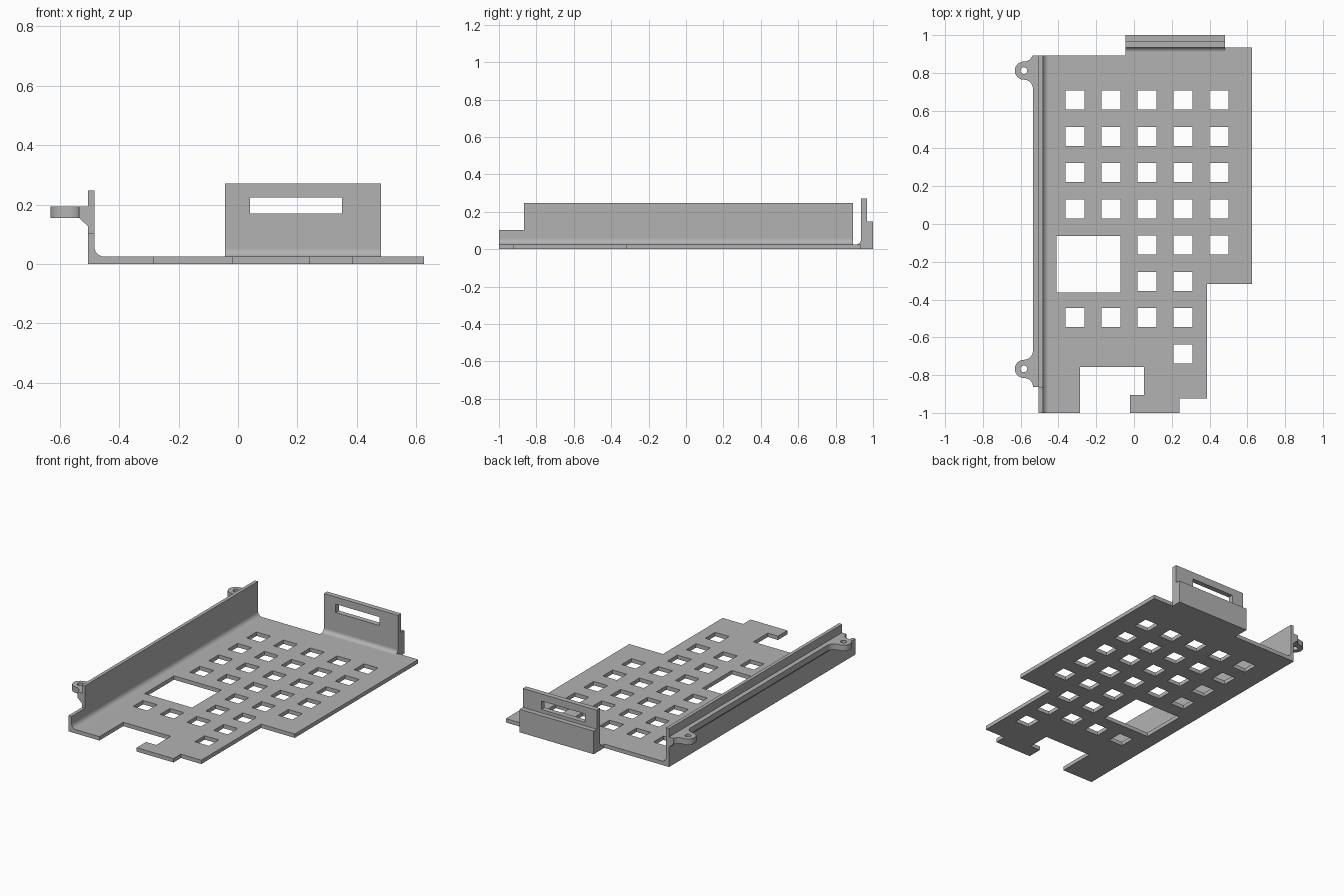
import bpy, bmesh
from math import sin, cos, radians
from mathutils import Vector

cube = bpy.data.objects.get("Cube")
if cube:
    bpy.data.objects.remove(cube, do_unlink=True)

grey = bpy.data.materials.new("plain grey")
grey.use_nodes = True
colour = (0.45, 0.45, 0.45, 1)
grey.diffuse_color = colour
grey.node_tree.nodes["Principled BSDF"].inputs["Base Color"].default_value = colour

# Maps a drawn point (a, b) and a depth d to 3D for each extrusion axis
PLACE = {"x": lambda a, b, d: (d, a, b),
         "y": lambda a, b, d: (a, d, b),
         "z": lambda a, b, d: (a, b, d)}


def rect(x0, x1, y0, y1):
    return [(x0, y0), (x1, y0), (x1, y1), (x0, y1)]


def arc(cx, cy, r, start, end, steps=10):
    angles = [radians(start + (end - start) * i / steps) for i in range(steps + 1)]
    return [(cx + r * cos(t), cy + r * sin(t)) for t in angles]


def prism(name, axis, lo, hi, outline, holes=()):
    """Extrude an outline with holes along an axis."""
    place = PLACE[axis]
    bm = bmesh.new()
    edges = []
    for loop in [outline, *holes]:
        verts = [bm.verts.new(place(a, b, lo)) for a, b in loop]
        edges += [bm.edges.new((v, verts[i - 1])) for i, v in enumerate(verts)]
    bmesh.ops.triangle_fill(bm, edges=edges, use_beauty=True)
    new = bmesh.ops.extrude_face_region(bm, geom=bm.faces[:])["geom"]
    bmesh.ops.translate(bm, vec=Vector(place(0, 0, hi - lo)),
                        verts=[g for g in new if isinstance(g, bmesh.types.BMVert)])
    bmesh.ops.recalc_face_normals(bm, faces=bm.faces[:])
    mesh = bpy.data.meshes.new(name)
    bm.to_mesh(mesh)
    bm.free()
    mesh.materials.append(grey)
    obj = bpy.data.objects.new(name, mesh)
    bpy.context.collection.objects.link(obj)
    bpy.ops.object.select_all(action="DESELECT")
    obj.select_set(True)
    bpy.context.view_layer.objects.active = obj
    bpy.ops.object.shade_smooth_by_angle(angle=radians(30))
    return obj


LEFT, INNER, THICK = -0.505, -0.483, 0.025
BACK, PANEL_Y = 0.893, 0.935
P0, P1 = -0.044, 0.482

# Base plate: stepped outline, grid of square vents, one large opening
plate = [(LEFT, -1), (-0.285, -1), (-0.285, -0.758), (0.052, -0.758), (0.052, -0.905),
         (-0.02, -0.905), (-0.02, -1), (0.242, -1), (0.242, -0.925), (0.387, -0.925),
         (0.387, -0.318), (0.626, -0.318), (0.626, PANEL_Y), (P0, PANEL_Y),
         (P0, BACK), (LEFT, BACK)]
rows = ["01234"] * 4 + ["234", "23", "0123", "3"]
vents = [rect(-0.41, -0.072, -0.363, -0.064)]
for j, row in enumerate(rows):
    for i in map(int, row):
        x, y = -0.313 + 0.191 * i, 0.656 - 0.192 * j
        vents.append(rect(x - 0.05, x + 0.05, y - 0.05, y + 0.05))
prism("base_plate", "z", 0, THICK, plate, vents)

# Long side wall with a low front end, and its rounded inner corner
wall = [(-1, THICK), (BACK, THICK), (BACK, 0.247), (-0.865, 0.247), (-0.865, 0.102), (-1, 0.102)]
prism("side_wall", "x", LEFT, INNER, wall)
R = 0.032
prism("side_wall_fillet", "y", -1, BACK,
      [(INNER, THICK)] + arc(INNER + R, THICK + R, R, 180, 270))

# Outer rail with two rounded screw ears
RAIL, RAIL_END, EAR_X, EAR_R = -0.535, -0.863, -0.583, 0.048
ears = [(0.812, 18), (-0.767, 0)]
outline = [(LEFT, RAIL_END), (LEFT, BACK)]
for y, clip in ears:
    outline += arc(EAR_X, y + 2 * EAR_R, EAR_R, -clip, -90)
    outline += arc(EAR_X, y, EAR_R, 90, 270, 20)[1:-1]
    outline += arc(EAR_X, y - 2 * EAR_R, EAR_R, 90, 0)
screw_holes = [arc(EAR_X, y, 0.018, 0, 345, 23) for y, _ in ears]
prism("rail_with_ears", "z", 0.155, 0.193, outline, screw_holes)
prism("rail_underside", "y", RAIL_END, BACK,
      [(LEFT, 0.127), (LEFT, 0.155), (RAIL, 0.155)])

# Upright back panel with a slot, rounded foot and thick lower block
prism("back_panel", "y", PANEL_Y, 0.968, rect(P0, P1, 0, 0.27),
      [rect(0.04, 0.35, 0.17, 0.224)])
prism("back_block", "y", 0.968, 1, rect(P0, P1, 0, 0.148))
R = 0.025
prism("back_panel_fillet", "x", P0, P1,
      [(PANEL_Y, THICK)] + arc(PANEL_Y - R, THICK + R, R, 0, -90))
